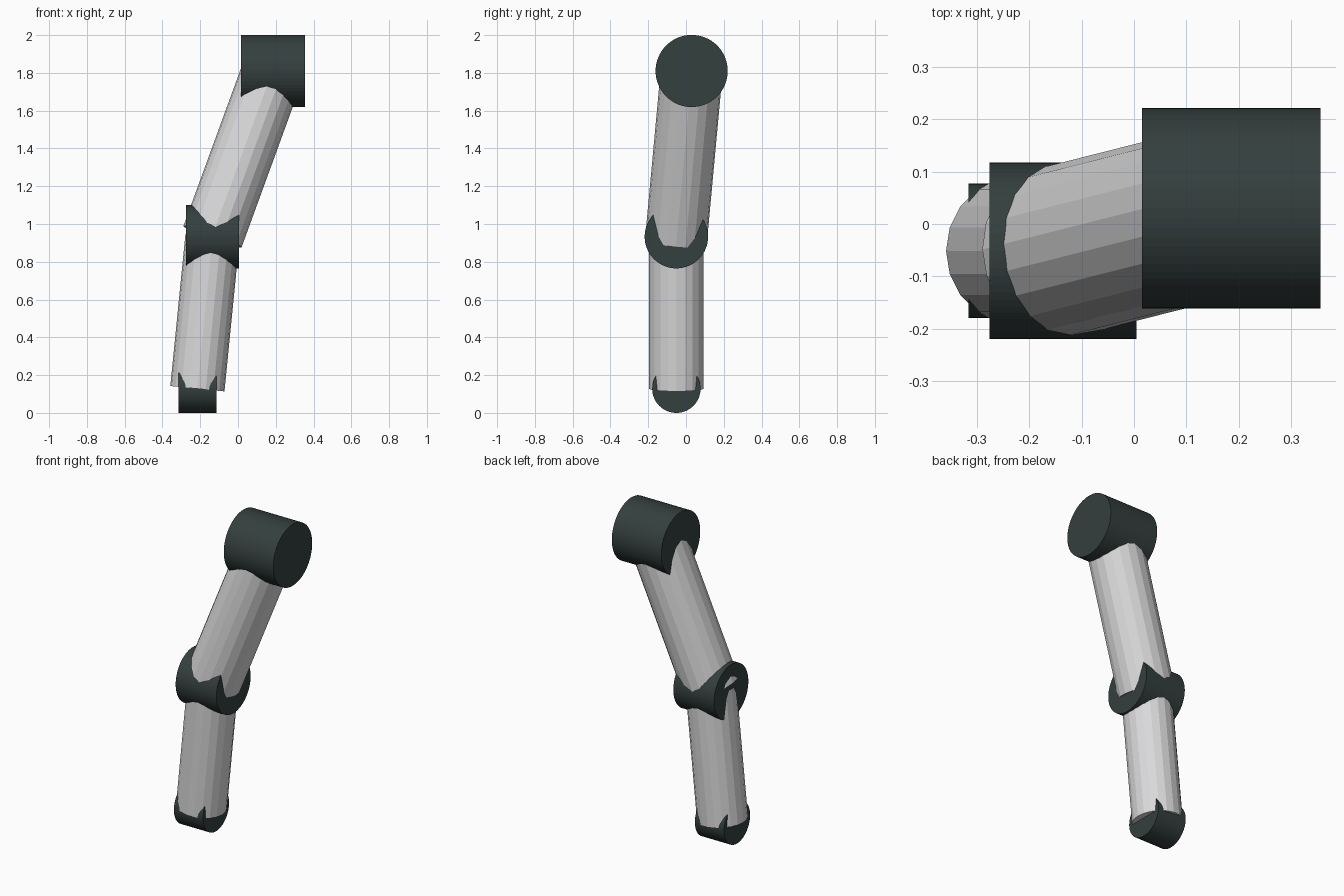
import bpy
from mathutils import Vector

if "Cube" in bpy.data.objects:
    bpy.data.objects.remove(bpy.data.objects["Cube"])


def material(name, rgb):
    m = bpy.data.materials.new(name)
    m.diffuse_color = (*rgb, 1)
    m.use_nodes = True
    m.node_tree.nodes["Principled BSDF"].inputs["Base Color"].default_value = m.diffuse_color
    return m


dark = material("dark_green_grey", (0.034, 0.050, 0.048))
pale = material("light_grey", (0.70, 0.70, 0.71))


def rod(name, a, b, radius, sides, mat):
    """Cylinder running from point a to point b."""
    a, b = Vector(a), Vector(b)
    bpy.ops.mesh.primitive_cylinder_add(
        vertices=sides, radius=radius, depth=(b - a).length, location=(a + b) / 2)
    ob = bpy.context.object
    ob.name = name
    ob.rotation_mode = 'QUATERNION'
    ob.rotation_quaternion = Vector((0, 0, 1)).rotation_difference(b - a)
    ob.data.materials.append(mat)
    return ob


# Joint centres
shoulder = Vector((0.185, 0.03, 1.81))
elbow = Vector((-0.135, -0.051, 0.933))
wrist = Vector((-0.215, -0.051, 0.128))

# Joint drums, all lying along x
for name, centre, radius, half in (("shoulder_joint", shoulder, 0.191, 0.17),
                                   ("elbow_joint", elbow, 0.168, 0.14),
                                   ("wrist_joint", wrist, 0.128, 0.10)):
    offset = Vector((half, 0, 0))
    rod(name, centre - offset, centre + offset, radius, 64, dark)

# Faceted limb tubes between the joint centres
rod("upper_arm", elbow, shoulder, 0.164, 20, pale)
rod("lower_arm", wrist, elbow, 0.144, 20, pale)
